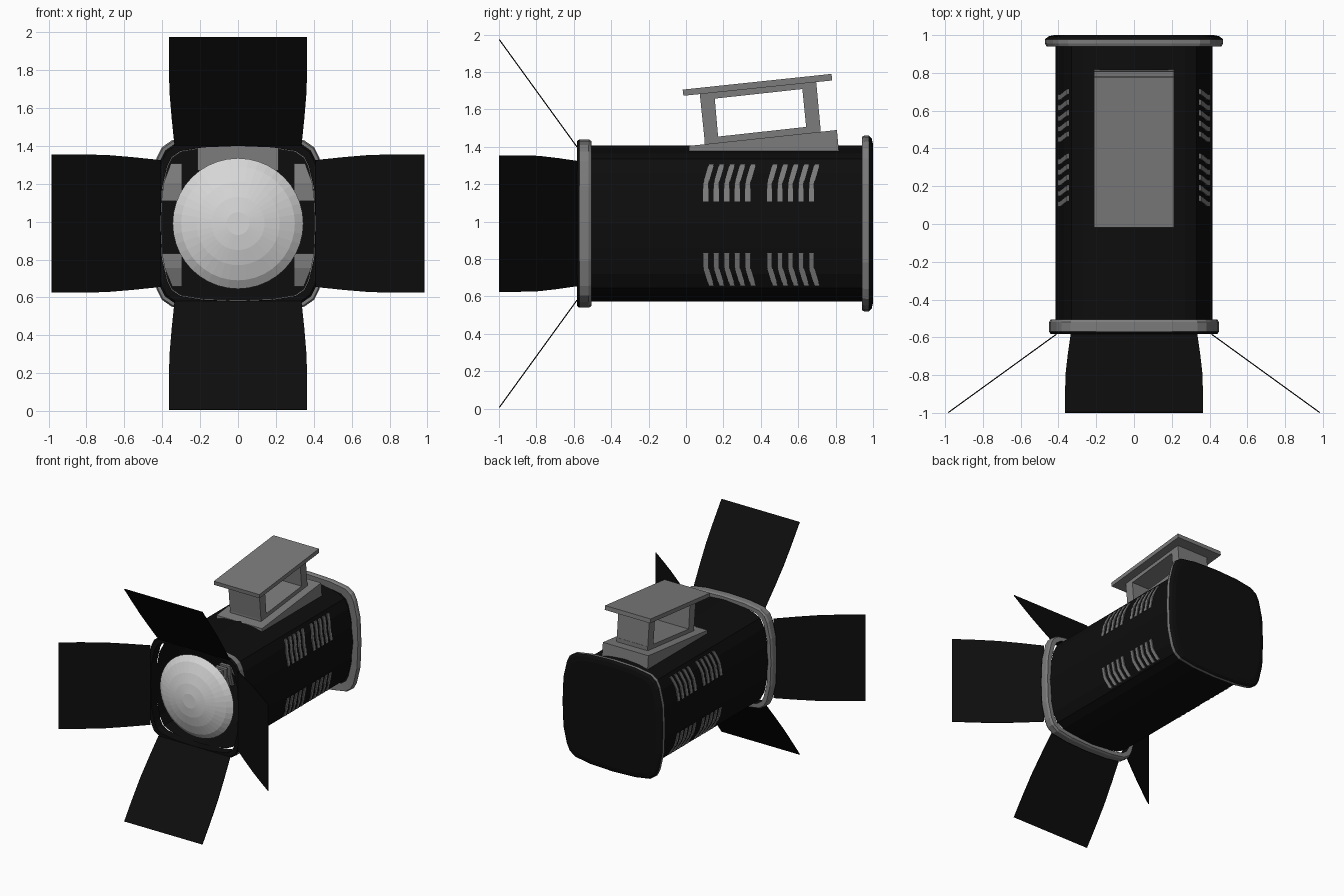
import bpy, bmesh, math

if "Cube" in bpy.data.objects:
    bpy.data.objects.remove(bpy.data.objects["Cube"])

CZ = 0.99  # height of the lamp axis


def material(name, v):
    m = bpy.data.materials.new(name)
    m.diffuse_color = (v, v, v, 1)
    m.use_nodes = True
    m.node_tree.nodes["Principled BSDF"].inputs["Base Color"].default_value = m.diffuse_color
    return m


BLACK = material("matte black", 0.004)
GRAY = material("mid gray", 0.2)
LENS = material("lens white", 0.68)


def make(name, verts, faces, mats, rule=None):
    me = bpy.data.meshes.new(name)
    me.from_pydata(verts, [], faces)
    bm = bmesh.new()
    bm.from_mesh(me)
    bmesh.ops.recalc_face_normals(bm, faces=bm.faces)
    if rule:
        for f in bm.faces:
            f.material_index = rule(f)
    bm.to_mesh(me)
    bm.free()
    ob = bpy.data.objects.new(name, me)
    bpy.context.collection.objects.link(ob)
    for m in mats:
        me.materials.append(m)
    return ob


def outline(quadrant):
    """Mirror a quarter outline (from +x axis to +z axis) into a closed loop."""
    q = quadrant
    half = q + [(-x, z) for x, z in q[-2::-1]]
    return half + [(x, -z) for x, z in half[-2:0:-1]]


def loft(name, loop, sections, mats, rule=None, cap_end=False, closed=False):
    """Sweep an x-z loop along y; sections are (y, scale)."""
    n, k = len(loop), len(sections)
    verts = [(x * s, y, CZ + z * s) for y, s in sections for x, z in loop]
    faces = [(i * n + j, i * n + (j + 1) % n,
              (i + 1) % k * n + (j + 1) % n, (i + 1) % k * n + j)
             for i in range(k if closed else k - 1) for j in range(n)]
    if cap_end:
        faces.append(tuple(range((k - 1) * n, k * n)))
    return make(name, verts, faces, mats, rule)


def prism(name, pts, x0, x1s, mat):
    """Extrude a y-z polygon from x0 to x1s (one x per point)."""
    n = len(pts)
    verts = [(x0, y, z) for y, z in pts] + [(x, y, z) for x, (y, z) in zip(x1s, pts)]
    faces = [(i, (i + 1) % n, n + (i + 1) % n, n + i) for i in range(n)]
    faces += [tuple(range(n)), tuple(range(n, 2 * n))]
    return make(name, verts, faces, [mat])


def block(name, pts, hw):
    return prism(name, pts, -hw, [hw] * len(pts), GRAY)


# Housing tube, open at the front
body = outline([(0.415, 0), (0.40, 0.13), (0.37, 0.27), (0.33, 0.345),
                (0.27, 0.375), (0.13, 0.407), (0, 0.417)])
loft("housing", body, [(-0.52, 1), (0.95, 1)], [BLACK])

# Front ring: gray band with black front and inner faces
rim = outline([(0.45, 0), (0.442, 0.2), (0.41, 0.335), (0.385, 0.385),
               (0.335, 0.42), (0.2, 0.442), (0, 0.45)])


def ring_rule(f):
    c = f.calc_center_median()
    inward = f.normal.x * c.x + f.normal.z * (c.z - CZ) < 0
    return 1 if f.normal.y < -0.5 or inward else 0


loft("front_ring", rim, [(-0.505, 0.91), (-0.505, 0.98), (-0.52, 1), (-0.57, 1),
                         (-0.583, 0.98), (-0.583, 0.91)], [GRAY, BLACK], ring_rule, closed=True)

# Rear cap: gray edge, black back
loft("rear_cap", rim, [(0.945, 0.9), (0.94, 1.03), (0.955, 1.045), (0.978, 1.045),
                       (0.993, 1.01), (1.0, 0.94)], [GRAY, BLACK],
     lambda f: 1 if f.calc_center_median().y > 0.98 or f.normal.y > 0.5 else 0, cap_end=True)

# Domed lens
circle = [(math.cos(a * math.tau / 40), math.sin(a * math.tau / 40)) for a in range(40)]
loft("lens", circle, [(-0.55, 0.345), (-0.585, 0.30), (-0.618, 0.22), (-0.64, 0.14),
                      (-0.652, 0.06)], [LENS], cap_end=True)

# Four barn doors, slightly flared, rotated around the lamp axis
for name, turn in (("top", 0), ("left", 1), ("bottom", 2), ("right", 3)):
    verts = []
    for t, w in ((0, 0.335), (0.25, 0.35), (0.5, 0.362), (0.75, 0.365), (1, 0.365)):
        for off in (-0.003, 0.003):
            for s in (-1, 1):
                x, z = s * w, 0.41 + 0.573 * t + off * 0.59
                y = -0.583 - 0.415 * t + off * 0.81
                for _ in range(turn):
                    x, z = -z, x
                verts.append((x, y, CZ + z))
    faces = [(0, 1, 3, 2), (16, 17, 19, 18)]
    for i in range(0, 16, 4):
        for a, b in ((0, 1), (1, 3), (3, 2), (2, 0)):
            faces.append((i + a, i + b, i + 4 + b, i + 4 + a))
    make("barn_door_" + name, verts, faces, [BLACK])

# Vent slats: two groups of five, upper and lower, both sides
for side in (1, -1):
    for up in (1, -1):
        low, mid, high = (0.118, 0.215, 0.318) if up == 1 else (0.158, 0.235, 0.333)
        xs = (0.405, 0.392, 0.354) if up == 1 else (0.402, 0.387, 0.347)
        for start in (0.092, 0.433):
            for i in range(5):
                y = start + i * 0.056
                pts = [(y, low), (y + 0.028, low), (y + 0.028, mid), (y + 0.058, high),
                       (y + 0.03, high), (y, mid)]
                pts = [(a, CZ + up * b) for a, b in pts]
                outer = [side * xs[k] for k in (0, 0, 1, 2, 2, 1)]
                prism("vent_slat", pts, side * 0.295, outer, GRAY)

# Tilted mounting bracket on top
block("bracket_base", [(0.016, 1.27), (0.82, 1.27), (0.818, 1.37), (0.807, 1.49), (0.016, 1.405)], 0.213)
block("bracket_foot", [(0.10, 1.40), (0.72, 1.46), (0.72, 1.515), (0.10, 1.447)], 0.145)
block("bracket_front_post", [(0.10, 1.43), (0.173, 1.44), (0.15, 1.70), (0.073, 1.69)], 0.145)
block("bracket_rear_post", [(0.645, 1.48), (0.72, 1.49), (0.695, 1.76), (0.618, 1.75)], 0.145)
block("bracket_head", [(0.145, 1.657), (0.63, 1.71), (0.63, 1.75), (0.145, 1.70)], 0.145)
block("bracket_top_plate", [(-0.014, 1.673), (0.782, 1.755), (0.778, 1.79), (-0.018, 1.706)], 0.213)
